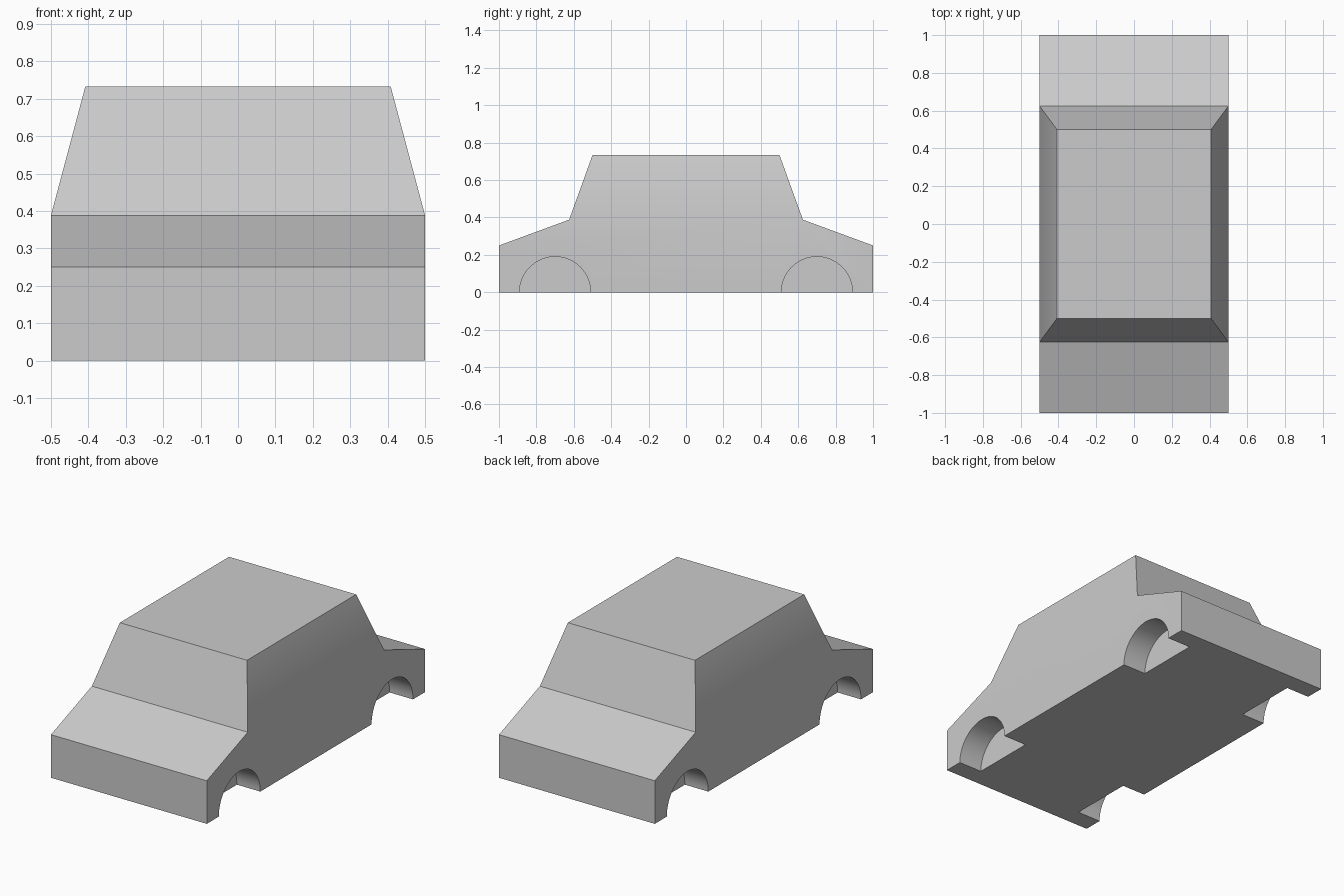
import bpy, bmesh, math
from mathutils import Vector

if "Cube" in bpy.data.objects:
    bpy.data.objects.remove(bpy.data.objects["Cube"], do_unlink=True)

HALF_WIDTH, ROOF_HALF_WIDTH = 0.5, 0.408
BELT_Z, ROOF_Z = 0.388, 0.733
BELT_Y, ROOF_Y = 0.625, 0.5
ARCH_Y, ARCH_RADIUS, ARCH_DEPTH = 0.7, 0.19, 0.15

paint = bpy.data.materials.new("light grey")
paint.use_nodes = True
paint.diffuse_color = (0.6, 0.6, 0.6, 1)
paint.node_tree.nodes["Principled BSDF"].inputs["Base Color"].default_value = (0.6, 0.6, 0.6, 1)

# Lower body: side profile extruded across the width
profile = [(-1, 0), (1, 0), (1, 0.25), (BELT_Y, BELT_Z), (-BELT_Y, BELT_Z), (-1, 0.25)]
bm = bmesh.new()
side = bm.faces.new([bm.verts.new((-HALF_WIDTH, y, z)) for y, z in profile])
extruded = bmesh.ops.extrude_face_region(bm, geom=[side], use_keep_orig=True)
bmesh.ops.translate(bm, vec=(2 * HALF_WIDTH, 0, 0),
                    verts=[g for g in extruded["geom"] if isinstance(g, bmesh.types.BMVert)])
bmesh.ops.recalc_face_normals(bm, faces=bm.faces)

# Cabin: belt face raised and tapered to the roof
belt = max(bm.faces, key=lambda f: f.calc_center_median().z)
raised = bmesh.ops.extrude_discrete_faces(bm, faces=[belt])["faces"][0]
for v in raised.verts:
    v.co = Vector((math.copysign(ROOF_HALF_WIDTH, v.co.x), math.copysign(ROOF_Y, v.co.y), ROOF_Z))
bmesh.ops.recalc_face_normals(bm, faces=bm.faces)

mesh = bpy.data.meshes.new("car_body")
bm.to_mesh(mesh)
bm.free()
mesh.materials.append(paint)
body = bpy.data.objects.new("car_body", mesh)
bpy.context.collection.objects.link(body)
bpy.ops.object.select_all(action="DESELECT")

# Wheel arches: four cylinders cut into the sides
for x_sign in (-1, 1):
    for y_sign in (-1, 1):
        x = x_sign * (HALF_WIDTH - ARCH_DEPTH + 0.15)
        bpy.ops.mesh.primitive_cylinder_add(vertices=64, radius=ARCH_RADIUS, depth=0.3,
                                            location=(x, y_sign * ARCH_Y, 0),
                                            rotation=(0, math.pi / 2, 0))
        cutter = bpy.context.object
        cutter.name = "wheel_arch_cutter"
        cutter.hide_render = True
        cutter.data.materials.append(paint)
        cut = body.modifiers.new("wheel_arch", "BOOLEAN")
        cut.operation = "DIFFERENCE"
        cut.solver = "EXACT"
        cut.object = cutter
        bpy.ops.object.select_all(action="DESELECT")
        body.select_set(True)
        bpy.context.view_layer.objects.active = body
        bpy.ops.object.modifier_apply(modifier=cut.name)
        bpy.data.objects.remove(cutter, do_unlink=True)

bpy.ops.object.shade_smooth_by_angle(angle=math.radians(30))
